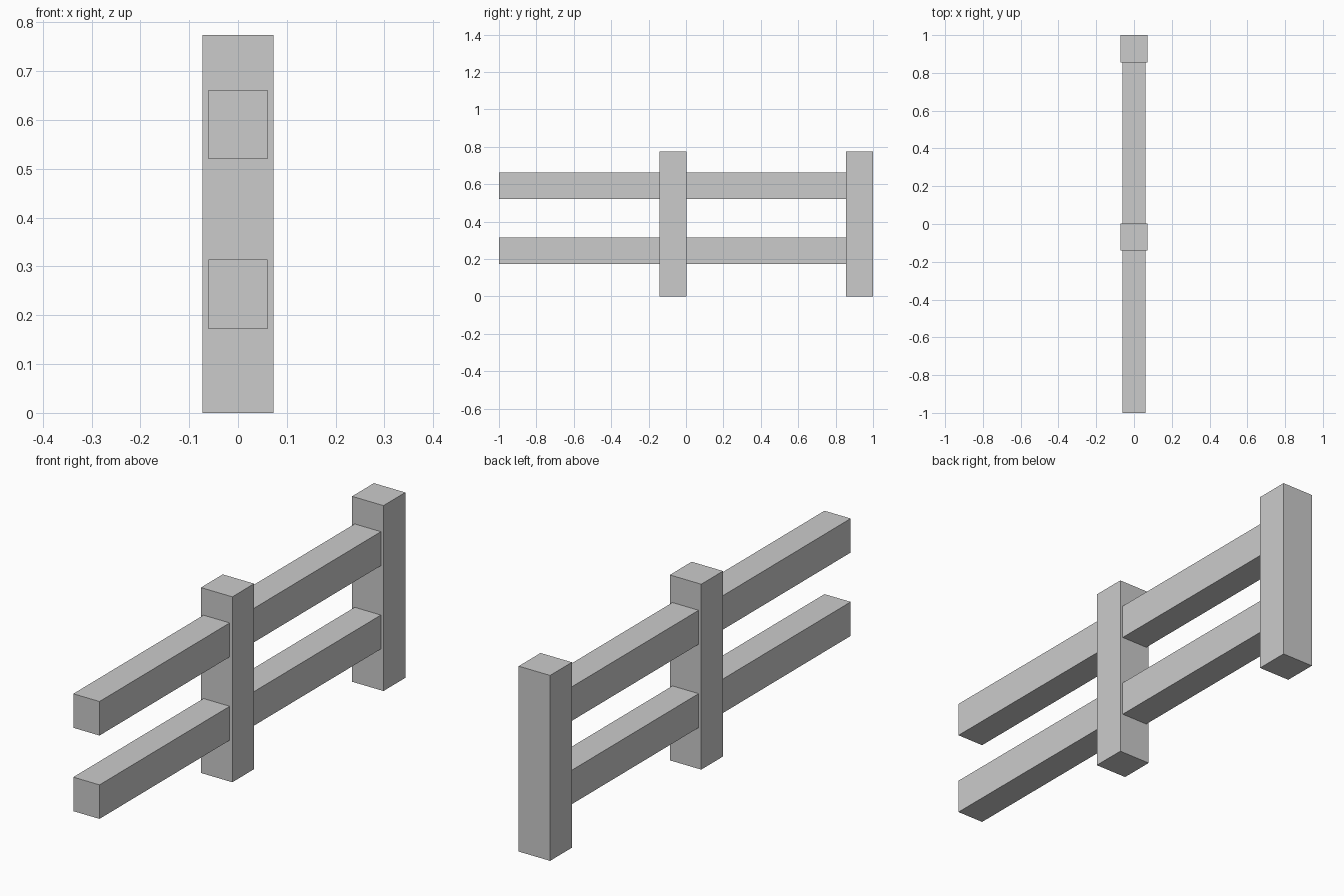
import bpy

if "Cube" in bpy.data.objects:
    bpy.data.objects.remove(bpy.data.objects["Cube"])

POST_W, POST_H = 0.145, 0.774
RAIL_W = 0.121


def box(name, x, y, z):
    """Axis-aligned box from (min, max) ranges."""
    bpy.ops.mesh.primitive_cube_add(size=1, location=[(a + b) / 2 for a, b in (x, y, z)])
    obj = bpy.context.object
    obj.name = name
    obj.scale = [b - a for a, b in (x, y, z)]
    bpy.ops.object.transform_apply(location=False, rotation=False, scale=True)
    return obj


# Two identical fence sections: one post, with two rails butting against its front face
for section, y_start, y_end in (("front", -1.0, 0.003), ("back", 0.003, 1.0)):
    post_front = y_end - POST_W + 0.001
    box(f"{section}_post", (-POST_W / 2, POST_W / 2), (post_front, y_end), (0, POST_H))
    for level, z in (("lower", (0.172, 0.314)), ("upper", (0.52, 0.662))):
        box(f"{section}_{level}_rail", (-RAIL_W / 2, RAIL_W / 2), (y_start, post_front), z)
